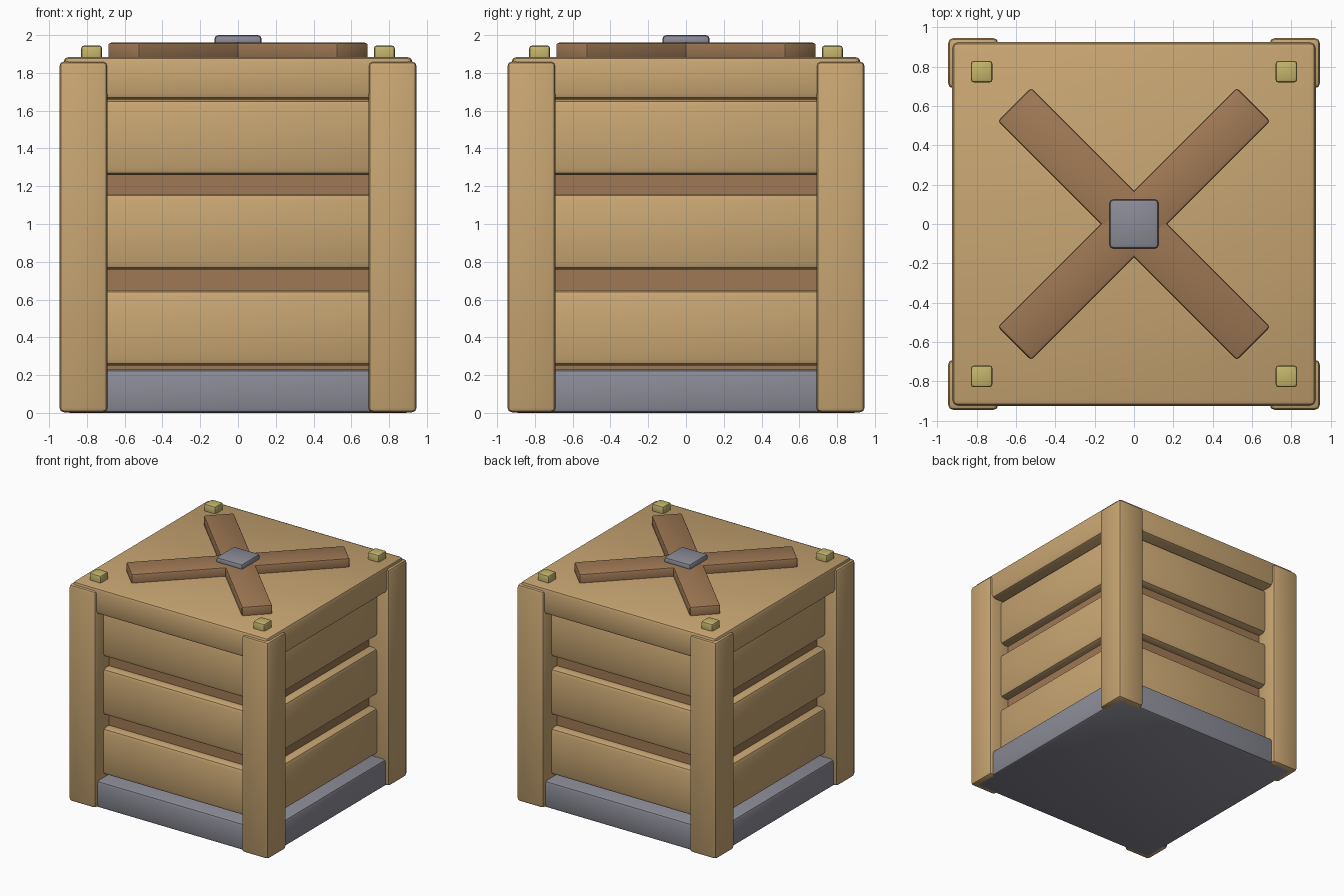
import bpy
import math

if "Cube" in bpy.data.objects:
    bpy.data.objects.remove(bpy.data.objects["Cube"], do_unlink=True)


def material(name, rgb):
    mat = bpy.data.materials.new(name)
    mat.use_nodes = True
    mat.diffuse_color = (*rgb, 1)
    mat.node_tree.nodes["Principled BSDF"].inputs["Base Color"].default_value = (*rgb, 1)
    return mat


light_wood = material("light wood", (0.58, 0.38, 0.17))
dark_wood = material("dark wood", (0.35, 0.19, 0.09))
steel = material("grey steel", (0.26, 0.26, 0.31))
brass = material("brass", (0.55, 0.46, 0.15))


def box(name, mat, centre, size, z0, z1, bevel=0.0, turn=0.0):
    """Bevelled block: centre and size in plan, bottom and top heights."""
    bpy.ops.mesh.primitive_cube_add(size=1)
    obj = bpy.context.object
    obj.name = name
    obj.data.materials.append(mat)
    obj.scale = (size[0], size[1], z1 - z0)
    bpy.ops.object.transform_apply(location=False, rotation=False, scale=True)
    obj.location = (centre[0], centre[1], (z0 + z1) / 2)
    obj.rotation_euler.z = turn
    if bevel:
        mod = obj.modifiers.new("rounded edges", "BEVEL")
        mod.width = bevel
        mod.segments = 2
        bpy.ops.object.modifier_apply(modifier=mod.name)
        bpy.ops.object.shade_smooth_by_angle(angle=math.radians(30))
    return obj


# Inner core, base and lid
box("inner_core", dark_wood, (0, 0), (1.52, 1.52), 0.1, 1.8)
box("base", steel, (0, 0), (1.83, 1.83), 0, 0.23, 0.025)
box("lid", light_wood, (0, 0), (1.85, 1.85), 1.66, 1.885, 0.03)

# Corner posts and the brass studs above them
for sx in (-1, 1):
    for sy in (-1, 1):
        side = ("left" if sx > 0 else "right") + ("_back" if sy > 0 else "_front")
        box("post_" + side, light_wood, (sx * 0.818, sy * 0.818), (0.255, 0.255),
            0.003, 1.86, 0.025)
        box("stud_" + side, brass, (sx * 0.775, sy * 0.775), (0.11, 0.11),
            1.86, 1.945, 0.015)

# Three boards on each of the four sides
for i, side in enumerate(("front", "left", "back", "right")):
    turn = i * math.pi / 2
    centre = (math.sin(turn) * 0.77, -math.cos(turn) * 0.77)
    for k, bottom in enumerate((0.25, 0.76, 1.26)):
        box(f"board_{side}_{k + 1}", light_wood, centre, (1.5, 0.13),
            bottom, bottom + 0.4, 0.035, turn)

# Crossed braces with a steel plate in the middle
for name, sign in (("brace_a", 1), ("brace_b", -1)):
    box(name, dark_wood, (0, 0), (1.72, 0.24), 1.86, 1.96, 0.015, sign * math.pi / 4)
box("centre_plate", steel, (0, 0), (0.25, 0.25), 1.94, 2.0, 0.02)
